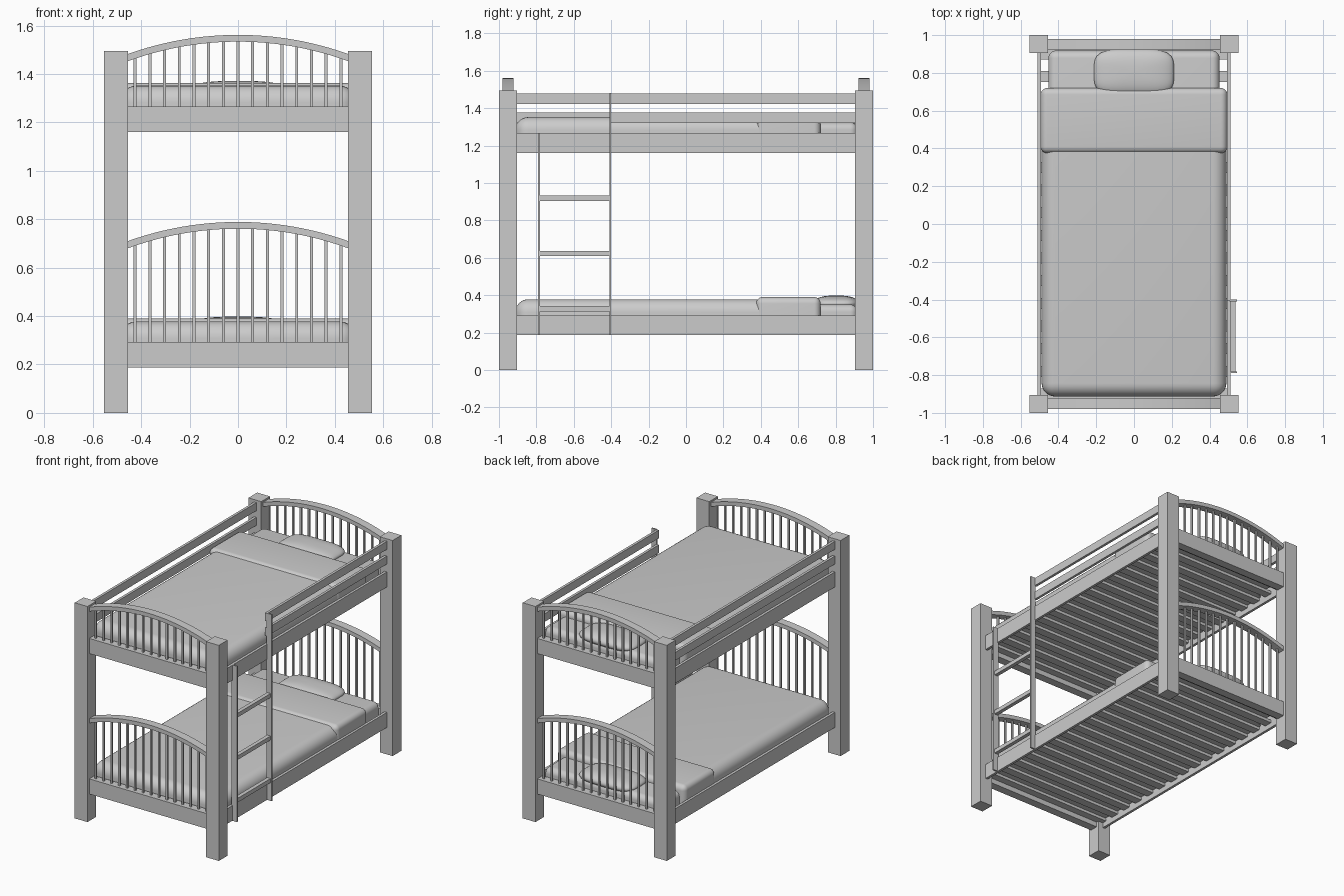
import bpy, bmesh, math
from mathutils import Vector

if "Cube" in bpy.data.objects:
    bpy.data.objects.remove(bpy.data.objects["Cube"])

grey = bpy.data.materials.new("soft grey")
grey.use_nodes = True
grey.diffuse_color = (0.6, 0.6, 0.6, 1)
grey.node_tree.nodes["Principled BSDF"].inputs["Base Color"].default_value = (0.6, 0.6, 0.6, 1)


def finish(name, bm, smooth=False):
    bmesh.ops.recalc_face_normals(bm, faces=bm.faces)
    mesh = bpy.data.meshes.new(name)
    bm.to_mesh(mesh)
    bm.free()
    mesh.materials.append(grey)
    obj = bpy.data.objects.new(name, mesh)
    bpy.context.collection.objects.link(obj)
    if smooth:
        bpy.ops.object.select_all(action="DESELECT")
        obj.select_set(True)
        bpy.context.view_layer.objects.active = obj
        bpy.ops.object.shade_smooth_by_angle(angle=math.radians(40))
    return obj


def add_box(bm, x, y, z):
    """Add a box given (low, high) pairs."""
    verts = bmesh.ops.create_cube(bm, size=1)["verts"]
    for v in verts:
        v.co = Vector([(a + b) / 2 + c * (b - a) for (a, b), c in zip((x, y, z), v.co)])


def box(name, x, y, z):
    bm = bmesh.new()
    add_box(bm, x, y, z)
    return finish(name, bm)


def soft_box(name, x, y, z, radius, round_back=True):
    """Box with rounded top and corners, optionally left square at the back."""
    bm = bmesh.new()
    add_box(bm, x, y, z)
    edges = []
    for e in bm.edges:
        mid = (e.verts[0].co + e.verts[1].co) / 2
        if mid.z > z[0] + 0.001 and (round_back or mid.y < y[1] - 0.001):
            edges.append(e)
    bmesh.ops.bevel(bm, geom=edges, offset=radius, segments=7, profile=0.5, affect="EDGES")
    return finish(name, bm, True)


def pillow(name, center, half):
    """Cushion made from a squared-off sphere."""
    bm = bmesh.new()
    bmesh.ops.create_uvsphere(bm, u_segments=40, v_segments=20, radius=1)
    for v in bm.verts:
        ring = math.hypot(v.co.x, v.co.y)
        if ring > 1e-5:
            c, s = v.co.x / ring, v.co.y / ring
            scale = (c ** 4 + s ** 4) ** -0.25
            v.co.x, v.co.y = c * scale * ring ** 0.7, s * scale * ring ** 0.7
        v.co = Vector(center) + Vector([a * b for a, b in zip(v.co, half)])
    return finish(name, bm, True)


HALF = 0.455      # inner face of the posts
RADIUS = 1.35     # curve of the arched top rails
THICK = 0.028


def arch_z(x, crown, radius):
    return crown - RADIUS + math.sqrt(radius ** 2 - x ** 2)


def arch(name, y, crown):
    bm = bmesh.new()
    xs = [HALF * (i / 12 - 1) for i in range(25)]
    pts = [(x, arch_z(x, crown, RADIUS)) for x in xs]
    pts += [(x, arch_z(x, crown, RADIUS - THICK)) for x in reversed(xs)]
    face = bm.faces.new([bm.verts.new((x, y - 0.029, z)) for x, z in pts])
    side = bmesh.ops.extrude_face_region(bm, geom=[face])["geom"]
    bmesh.ops.translate(bm, vec=(0, 0.058, 0),
                        verts=[v for v in side if isinstance(v, bmesh.types.BMVert)])
    return finish(name, bm, True)


# Corner posts
for sx, side in ((1, "left"), (-1, "right")):
    for sy, end in ((-1, "front"), (1, "back")):
        box(f"{end}_{side}_post", sorted((sx * HALF, sx * 0.553)),
            sorted((sy * 0.904, sy)), (0, 1.495))

# Two identical bunks
for level, base, crown in (("lower", 0.187, 0.789), ("upper", 1.161, 1.562)):
    top = base + 0.105

    # Curved end panels with spindles
    for sy, end in ((-1, "front"), (1, "back")):
        y = sy * 0.951
        box(f"{level}_{end}_rail", (-HALF, HALF), (y - 0.029, y + 0.029), (base, top))
        arch(f"{level}_{end}_arch", y, crown)
        bm = bmesh.new()
        for i in range(-7, 8):
            x = i * 0.0607
            add_box(bm, (x - 0.006, x + 0.006), (y - 0.006, y + 0.006),
                    (top, arch_z(x, crown, RADIUS - THICK) + 0.005))
        finish(f"{level}_{end}_spindles", bm)

    # Side rails and slats
    for sx, side in ((1, "left"), (-1, "right")):
        box(f"{level}_{side}_rail", sorted((sx * 0.492, sx * 0.51)),
            (-0.904, 0.904), (base, top))
    bm = bmesh.new()
    for i in range(16):
        y = (i - 7.5) * 0.12
        add_box(bm, (-0.492, 0.492), (y - 0.029, y + 0.029), (base + 0.035, base + 0.055))
    finish(f"{level}_slats", bm)

    # Bedding
    bed = base + 0.055
    soft_box(f"{level}_mattress", (-0.453, 0.453), (-0.88, 0.918), (bed, base + 0.163), 0.04)
    soft_box(f"{level}_blanket", (-0.489, 0.489), (-0.913, 0.70), (bed, base + 0.191), 0.07, False)
    soft_box(f"{level}_blanket_fold", (-0.494, 0.494), (0.375, 0.72), (bed, base + 0.203), 0.035)
    pillow(f"{level}_pillow", (0, 0.803, base + 0.168), (0.212, 0.122, 0.043))

# Guard rails, with a gap for the ladder on one side
for name, z in (("lower", (1.32, 1.376)), ("upper", (1.422, 1.478))):
    box(f"{name}_right_guard", (-0.51, -0.492), (-0.904, 0.904), z)
    box(f"{name}_left_guard", (0.492, 0.51), (-0.405, 0.904), z)

# Ladder
box("front_ladder_stile", (0.505, 0.545), (-0.79, -0.78), (0.187, 1.267))
box("back_ladder_stile", (0.505, 0.545), (-0.41, -0.4), (0.187, 1.48))
for i in range(3):
    z = 0.328 + i * 0.295
    box(f"ladder_rung_{i + 1}", (0.51, 0.537), (-0.78, -0.41), (z - 0.014, z + 0.014))
